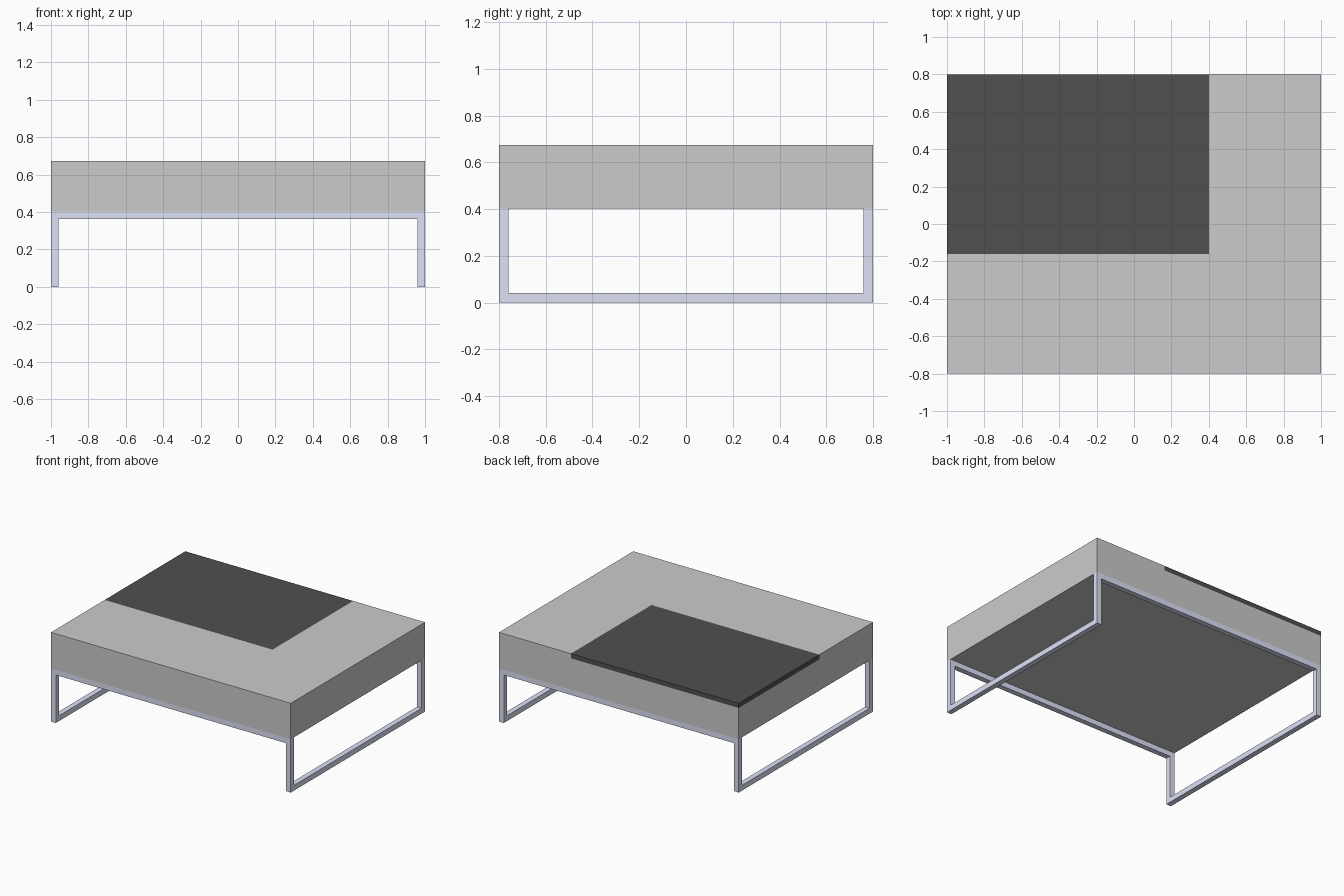
import bpy, bmesh
from mathutils import Vector

if "Cube" in bpy.data.objects:
    bpy.data.objects.remove(bpy.data.objects["Cube"])

LX, LY = 1.0, 0.8            # half sizes
BAR = 0.04                   # frame bar thickness
Z0, Z1 = 0.402, 0.673        # body bottom and top
INSET = 0.035                # panel thickness


def material(name, rgb):
    m = bpy.data.materials.new(name)
    m.diffuse_color = (*rgb, 1)
    m.use_nodes = True
    m.node_tree.nodes["Principled BSDF"].inputs["Base Color"].default_value = m.diffuse_color
    return m


def prism(name, pts, direction, mat=None):
    """Extrude a closed planar outline along a vector."""
    bm = bmesh.new()
    face = bm.faces.new([bm.verts.new(p) for p in pts])
    ext = bmesh.ops.extrude_face_region(bm, geom=[face], use_keep_orig=True)
    moved = [v for v in ext["geom"] if isinstance(v, bmesh.types.BMVert)]
    bmesh.ops.translate(bm, verts=moved, vec=Vector(direction))
    bmesh.ops.recalc_face_normals(bm, faces=bm.faces)
    mesh = bpy.data.meshes.new(name)
    bm.to_mesh(mesh)
    bm.free()
    obj = bpy.data.objects.new(name, mesh)
    bpy.context.collection.objects.link(obj)
    if mat:
        mesh.materials.append(mat)
    return obj


def box(name, lo, hi, mat=None):
    (a, b, c), (d, e, f) = lo, hi
    pts = [(a, b, c), (d, b, c), (d, e, c), (a, e, c)]
    return prism(name, pts, (0, 0, f - c), mat)


steel = material("steel", (0.72, 0.75, 0.92))
dark = material("dark_panel", (0.08, 0.08, 0.08))

# Table body with a recess for the flush dark panel
body = box("table_body", (-LX, -LY, Z0), (LX, LY, Z1))
cutter = box("recess_cutter", (-LX - 0.1, -0.16, Z1 - INSET), (0.4, LY + 0.1, Z1 + 0.1))
cutter.hide_render = True
cut = body.modifiers.new("recess", 'BOOLEAN')
cut.operation, cut.solver, cut.object = 'DIFFERENCE', 'EXACT', cutter
bpy.context.view_layer.objects.active = body
bpy.ops.object.modifier_apply(modifier=cut.name)
bpy.data.objects.remove(cutter)

# Dark inset panel
box("top_panel", (-LX, -0.16, Z1 - INSET), (0.4, LY, Z1), dark)

# Front and back frames: two posts joined by a rail under the body
i, r = LX - BAR, Z0 - BAR
outline = [(-LX, 0), (-i, 0), (-i, r), (i, r), (i, 0), (LX, 0), (LX, Z0), (-LX, Z0)]
for label, y in (("front", -LY), ("back", LY - BAR)):
    prism(label + "_frame", [(x, y, z) for x, z in outline], (0, BAR, 0), steel)

# Floor bars linking the posts on each side
for label, x in (("left", -LX), ("right", LX - BAR)):
    box(label + "_floor_bar", (x, -LY + BAR, 0), (x + BAR, LY - BAR, BAR), steel)
